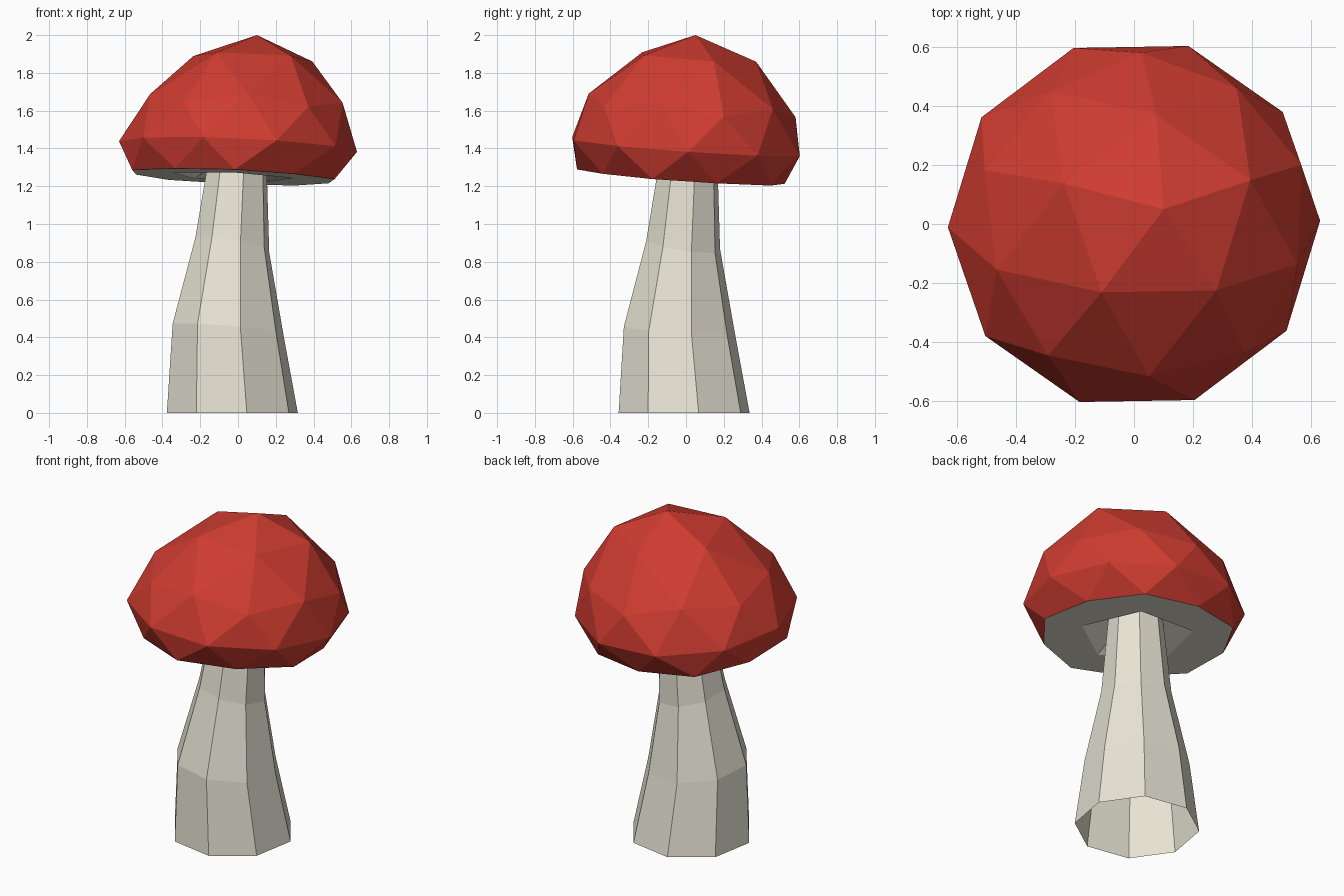
import bpy, bmesh, math

if "Cube" in bpy.data.objects:
    bpy.data.objects.remove(bpy.data.objects["Cube"])


def material(name, rgb):
    m = bpy.data.materials.new(name)
    m.diffuse_color = (*rgb, 1)
    m.use_nodes = True
    m.node_tree.nodes["Principled BSDF"].inputs["Base Color"].default_value = m.diffuse_color
    return m


red = material("cap_red", (0.62, 0.045, 0.03))
cream = material("stem_cream", (0.80, 0.77, 0.66))


def add_object(name, bm, mats):
    me = bpy.data.meshes.new(name)
    bm.to_mesh(me)
    bm.free()
    for m in mats:
        me.materials.append(m)
    ob = bpy.data.objects.new(name, me)
    bpy.context.collection.objects.link(ob)
    return ob


# Cap: icosphere with a domed top, flattened underside and hollow centre, leaning slightly
R, DOME, RIM = 0.63, 0.59, -0.16
bm = bmesh.new()
bmesh.ops.create_icosphere(bm, subdivisions=2, radius=1)
for f in bm.faces:
    f.material_index = 1 if f.calc_center_median().z < -0.48 else 0
turn = math.radians(19)
for v in bm.verts:
    x, y, z = v.co
    if z > 0.01:
        h = DOME * z ** 1.38
    elif z > -0.1:
        h = 0
    elif z > -0.95:
        h = RIM
    else:
        h = RIM + 0.17
    px = R * (x * math.cos(turn) - y * math.sin(turn))
    py = R * (x * math.sin(turn) + y * math.cos(turn))
    v.co = (px + 0.17 * h, py + 0.085 * h, 1.41 + h - 0.044 * px - 0.07 * py)
add_object("cap", bm, [red, cream])

# Stem: eight-sided open tube lofted through leaning rings
# (centre x, centre y, z, radius, slope x, slope y)
rings = [
    (-0.030, -0.010, 0.00, 0.355, 0.00, 0.00),
    (-0.053, -0.036, 0.445, 0.300, -0.08, -0.06),
    (-0.030, -0.015, 0.890, 0.200, -0.17, -0.15),
    (0.003, 0.018, 1.400, 0.150, -0.10, -0.10),
]
bm = bmesh.new()
loops = []
for cx, cy, cz, r, sx, sy in rings:
    loop = []
    for k in range(8):
        a = math.radians(12.5 + 45 * k)
        dx, dy = r * math.cos(a), r * math.sin(a)
        loop.append(bm.verts.new((cx + dx, cy + dy, cz + sx * dx + sy * dy)))
    loops.append(loop)
for lo, hi in zip(loops, loops[1:]):
    for k in range(8):
        n = (k + 1) % 8
        bm.faces.new((lo[k], lo[n], hi[n], hi[k]))
add_object("stem", bm, [cream])
